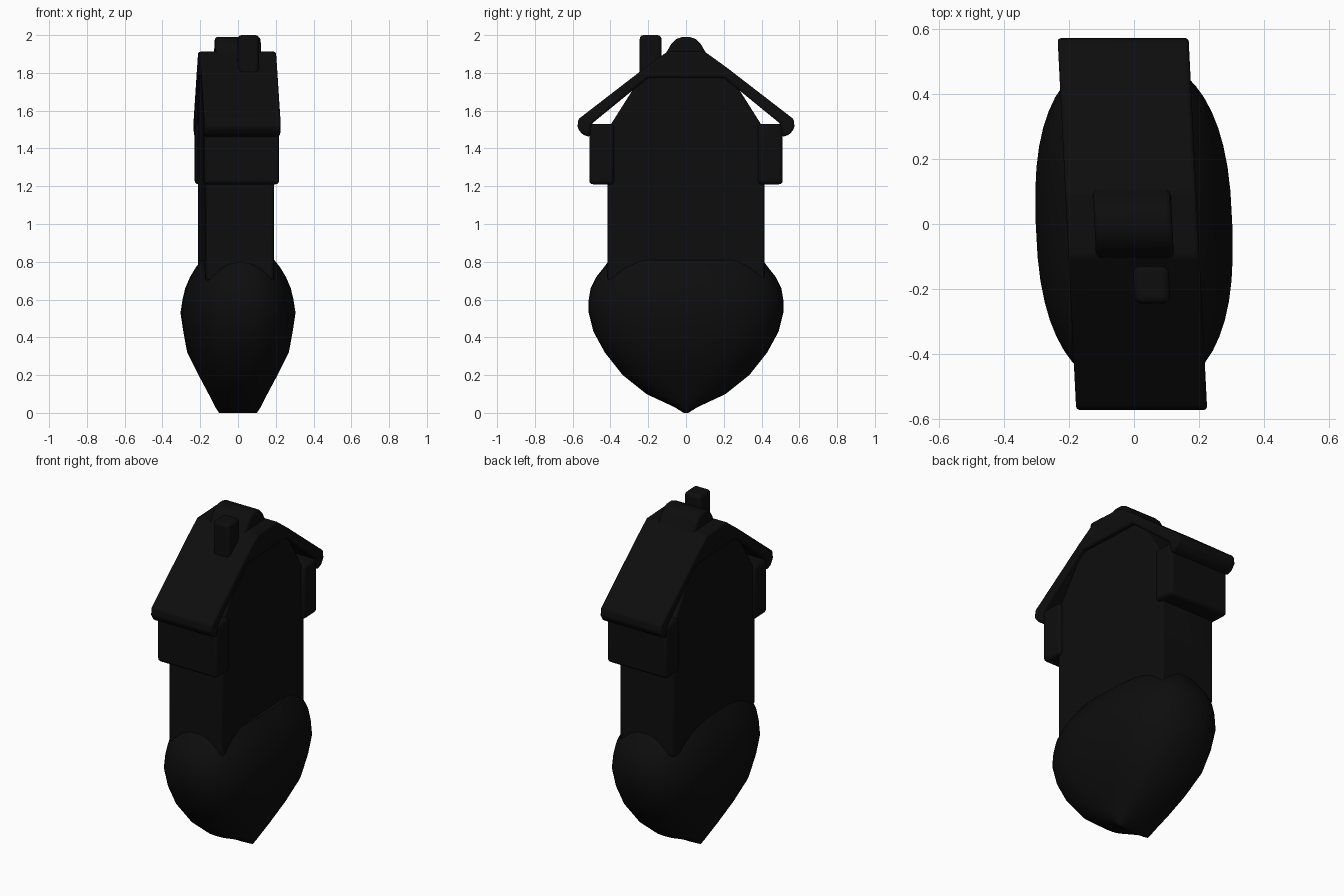
import bpy, bmesh, math

cube = bpy.data.objects.get("Cube")
if cube:
    bpy.data.objects.remove(cube, do_unlink=True)

black = bpy.data.materials.new("soft black")
black.use_nodes = True
tone = (0.004, 0.004, 0.004, 1)
black.diffuse_color = tone
black.node_tree.nodes["Principled BSDF"].inputs["Base Color"].default_value = tone

SKEW = -0.05   # the whole figure leans slightly sideways from front to back


def finish(name, bm, bevel=0.0, angle=35, skew=SKEW):
    for v in bm.verts:
        v.co.x += skew * v.co.y
    bmesh.ops.recalc_face_normals(bm, faces=bm.faces)
    mesh = bpy.data.meshes.new(name)
    bm.to_mesh(mesh)
    bm.free()
    mesh.materials.append(black)
    ob = bpy.data.objects.new(name, mesh)
    bpy.context.collection.objects.link(ob)
    if bevel:
        mod = ob.modifiers.new("Rounded edges", 'BEVEL')
        mod.width = bevel
        mod.segments = 3
        mod.limit_method = 'ANGLE'
    bpy.ops.object.select_all(action='DESELECT')
    ob.select_set(True)
    bpy.context.view_layer.objects.active = ob
    bpy.ops.object.shade_smooth_by_angle(angle=math.radians(angle))
    return ob


def extrude_profile(name, points, x0, x1, bevel=0.0):
    """Side profile in (y, z) swept along x."""
    bm = bmesh.new()
    face = bm.faces.new([bm.verts.new((x0, y, z)) for y, z in points])
    out = bmesh.ops.extrude_face_region(bm, geom=[face])
    for v in out["geom"]:
        if isinstance(v, bmesh.types.BMVert):
            v.co.x = x1
    return finish(name, bm, bevel)


def box(name, x0, x1, y0, y1, z0, z1, bevel):
    return extrude_profile(name, [(y0, z0), (y1, z0), (y1, z1), (y0, z1)], x0, x1, bevel)


def mirrored(half):
    """Close a half profile (y >= 0, bottom to top) across y = 0."""
    return half + [(-y, z) for y, z in reversed(half) if y > 0]


# Pendulous lower body: rounded sections (z, half x, half y)
sections = [(0, .1, .012), (.03, .12, .06), (.1, .155, .21), (.2, .208, .335),
            (.32, .268, .43), (.43, .288, .49), (.53, .303, .515), (.6, .292, .515),
            (.66, .278, .505), (.72, .252, .475), (.77, .222, .435), (.81, .19, .405)]
bm = bmesh.new()
rings = []
N = 48
for z, hx, hy in sections:
    ring = []
    for i in range(N):
        a = math.tau * i / N
        c, s = math.cos(a), math.sin(a)
        ring.append(bm.verts.new((hx * math.copysign(abs(c) ** .8, c),
                                  hy * math.copysign(abs(s) ** .8, s), z)))
    rings.append(ring)
for lo, hi in zip(rings, rings[1:]):
    for i in range(N):
        j = (i + 1) % N
        bm.faces.new((lo[i], lo[j], hi[j], hi[i]))
bm.faces.new(rings[0])
bm.faces.new(rings[-1])
finish("lower_body", bm, angle=50, skew=-0.035)

# Tall wall with its gable under the roof
gable = mirrored([(.415, .7), (.415, 1.5), (.2, 1.84)])
extrude_profile("wall", gable, -.192, .17, .015)

# Overhanging upper storey at front and back
for name, s in (("front_overhang", -1), ("back_overhang", 1)):
    y0, y1 = sorted((s * .38, s * .512))
    box(name, -.205, .193, y0, y1, 1.21, 1.53, .02)

# Roof slab with a flattened top
outer = [(.575, 1.51), (.57, 1.555), (.22, 1.825), (.1, 1.912)]
inner = [(-.2, 1.775), (-.5, 1.53), (-.51, 1.46), (-.55, 1.475)]
roof = outer + [(-y, z) for y, z in reversed(outer)]
roof += [(y, z) for y, z in reversed(inner)] + [(-y, z) for y, z in inner]
extrude_profile("roof", roof, -.207, .197, .012)

# Rounded ridge cap
cap = mirrored([(.14, 1.86), (.1, 1.915), (.08, 1.95), (.05, 1.98), (.02, 1.99)])
extrude_profile("ridge_cap", cap, -.122, .118, .015)

# Chimney
box("chimney", -.01, .1, -.245, -.13, 1.72, 2.0, .02)
